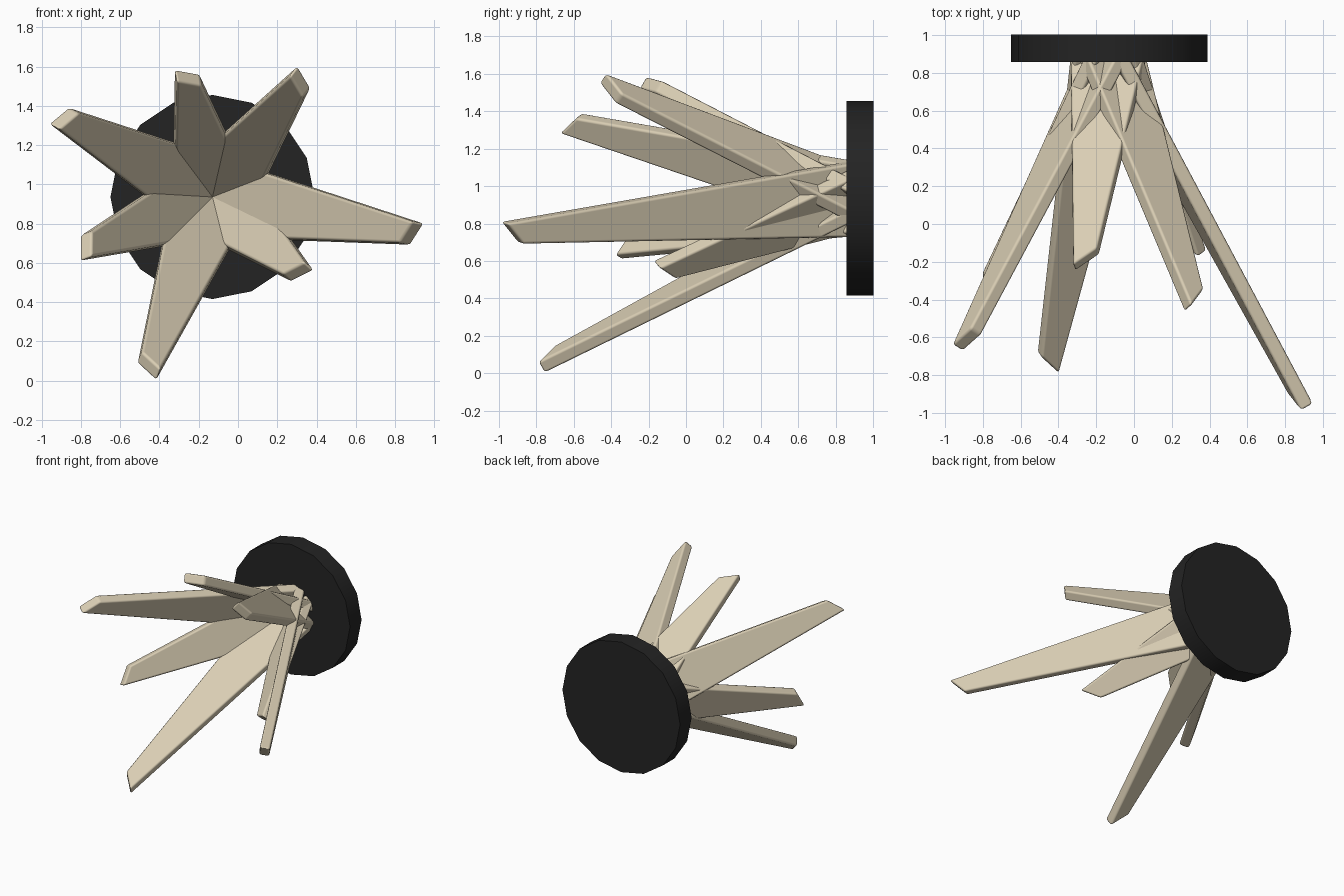
import bpy, bmesh
from math import radians, sin, cos
from mathutils import Vector, Matrix

if "Cube" in bpy.data.objects:
    bpy.data.objects.remove(bpy.data.objects["Cube"])

HUB = Vector((-0.13, 0.93, 0.935))   # point where every blade starts
TILT = radians(29)                   # lean of the blades away from the hub axis
BASE_HALF, TIP_HALF, THICK_HALF = 0.205, 0.06, 0.0375
SLANT = 0.05                         # tip is cut at an angle


def material(name, color):
    m = bpy.data.materials.new(name)
    m.use_nodes = True
    m.diffuse_color = color
    bsdf = m.node_tree.nodes["Principled BSDF"]
    bsdf.inputs["Base Color"].default_value = color
    bsdf.inputs["Roughness"].default_value = 0.7
    return m


def finish(bm, name, mat, matrix):
    mesh = bpy.data.meshes.new(name)
    bm.to_mesh(mesh)
    bm.free()
    mesh.materials.append(mat)
    obj = bpy.data.objects.new(name, mesh)
    bpy.context.collection.objects.link(obj)
    obj.matrix_world = matrix
    bpy.ops.object.select_all(action="DESELECT")
    obj.select_set(True)
    bpy.context.view_layer.objects.active = obj
    bpy.ops.object.shade_smooth_by_angle(angle=radians(30))
    return obj


def blade(name, angle, length):
    """Tapered slab along local x, width along y, thickness along z."""
    bm = bmesh.new()
    bmesh.ops.create_cube(bm, size=2)
    for v in bm.verts:
        side, tip = v.co.y, v.co.x > 0
        v.co.x = length + side * SLANT if tip else 0
        v.co.y = side * (TIP_HALF if tip else BASE_HALF)
        v.co.z *= THICK_HALF
    a = radians(angle)
    along = Vector((cos(a) * sin(TILT), -cos(TILT), sin(a) * sin(TILT)))
    across = Vector((-sin(a), 0, cos(a)))
    rot = Matrix((along, across, along.cross(across))).transposed()
    obj = finish(bm, name, bone, Matrix.Translation(HUB) @ rot.to_4x4())
    bevel = obj.modifiers.new("soft_edges", "BEVEL")
    bevel.width = 0.015
    bevel.segments = 2
    bevel.harden_normals = True


bone = material("pale_bone", (0.70, 0.617, 0.456, 1))
black = material("matte_black", (0.017, 0.017, 0.017, 1))

# Round mounting plate at the back
bm = bmesh.new()
bmesh.ops.create_cone(bm, cap_ends=True, segments=16, radius1=0.52, radius2=0.52, depth=0.145)
finish(bm, "mounting_plate", black,
       Matrix.Translation(HUB) @ Matrix.Rotation(radians(90), 4, "X"))

# Blades fanning forward from the plate: name, angle around the hub, length
for name, angle, length in (
    ("left_blade", -10.3, 2.125),
    ("upper_left_blade", 52.7, 1.525),
    ("top_blade", 101.5, 1.28),
    ("upper_right_blade", 152.1, 1.765),
    ("lower_right_blade", 201.2, 1.43),
    ("bottom_blade", 249.4, 1.9),
    ("lower_left_blade", 318.7, 1.195),
):
    blade(name, angle, length)
